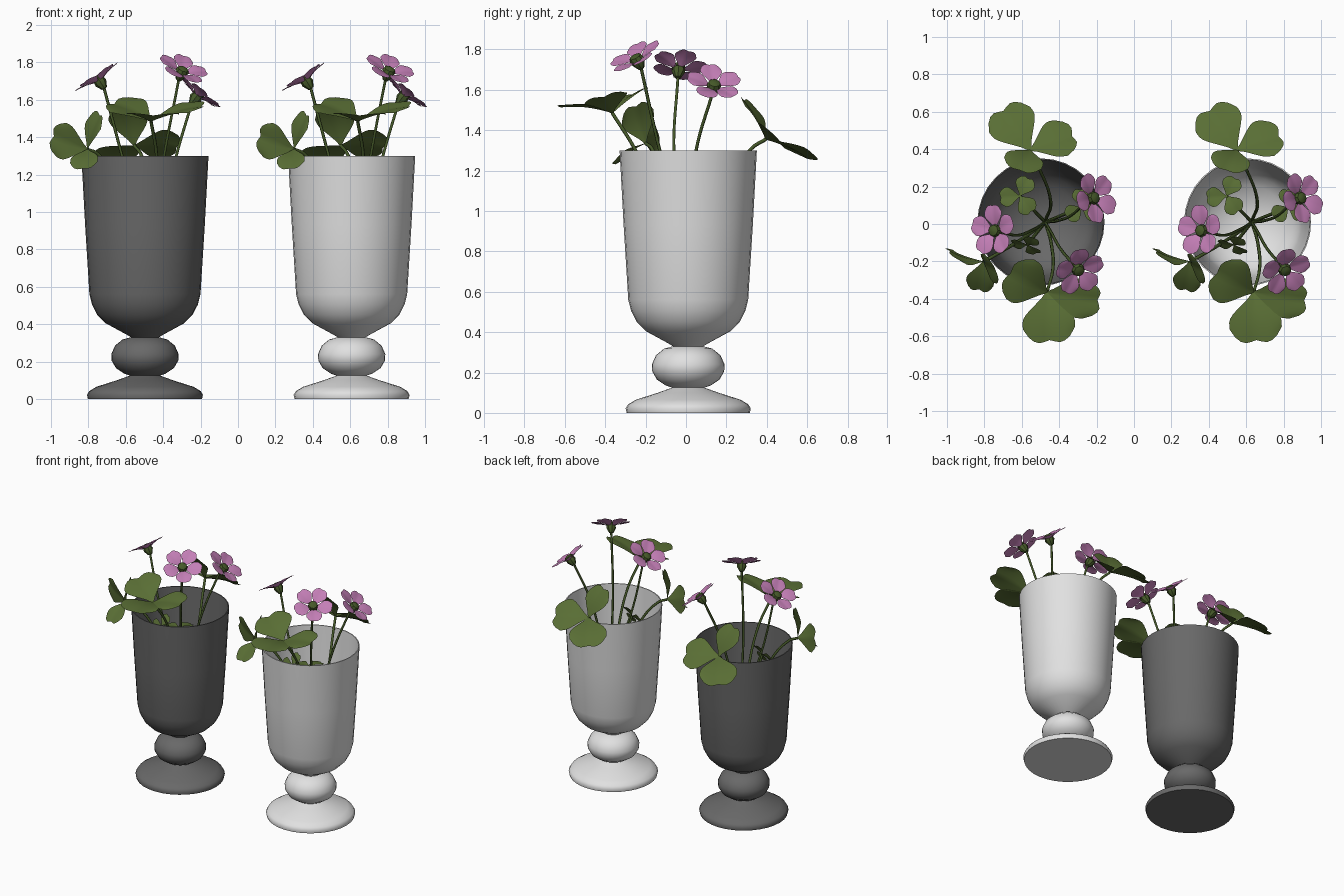
import bpy, bmesh, math
from mathutils import Vector as V

if "Cube" in bpy.data.objects:
    bpy.data.objects.remove(bpy.data.objects["Cube"])

SHIFT = V((1.105, 0, 0))          # offset from dark vase to light vase
CX, CY = -0.4975, 0.011           # dark vase axis


def material(name, rgb):
    m = bpy.data.materials.new(name)
    m.diffuse_color = (*rgb, 1)
    m.use_nodes = True
    m.node_tree.nodes["Principled BSDF"].inputs["Base Color"].default_value = m.diffuse_color
    return m


DARK = material("dark grey", (0.14, 0.14, 0.14))
LIGHT = material("pale grey", (0.75, 0.75, 0.75))
LEAF = material("leaf green", (0.10, 0.155, 0.035))
STEM = material("stem green", (0.06, 0.10, 0.022))
PETAL = material("petal pink", (0.55, 0.21, 0.47))


def finish(name, bm, mats, angle=40):
    me = bpy.data.meshes.new(name)
    bm.to_mesh(me)
    bm.free()
    for m in mats:
        me.materials.append(m)
    ob = bpy.data.objects.new(name, me)
    bpy.context.collection.objects.link(ob)
    bpy.ops.object.select_all(action='DESELECT')
    ob.select_set(True)
    bpy.context.view_layer.objects.active = ob
    bpy.ops.object.shade_smooth_by_angle(angle=math.radians(angle))
    return ob


def lathe(bm, profile, origin, axis=V((0, 0, 1)), sides=32, mat=0):
    """Spin (radius, height) points around an axis."""
    rot = V((0, 0, 1)).rotation_difference(axis)
    rings = []
    for r, h in profile:
        if r == 0:
            rings.append([bm.verts.new(origin + rot @ V((0, 0, h)))])
        else:
            rings.append([bm.verts.new(origin + rot @ V((r * math.cos(t), r * math.sin(t), h)))
                          for t in (2 * math.pi * i / sides for i in range(sides))])
    for a, b in zip(rings, rings[1:]):
        for i in range(sides):
            j = (i + 1) % sides
            q = [a[i % len(a)], a[j % len(a)], b[j % len(b)], b[i % len(b)]]
            bm.faces.new(list(dict.fromkeys(q))).material_index = mat


def lobe(bm, base, tip, side, width, up, fold=0.12, notch=0.07, mat=0):
    """Leaflet or petal: narrow base, broad rounded end with a shallow notch."""
    base, tip, side, up = V(base), V(tip), V(side), V(up)
    d = tip - base
    s = (side - d * (side.dot(d) / d.length_squared)).normalized()
    n = d.cross(s).normalized()
    if n.dot(up) < 0:
        s, n = -s, -n
    rows, cols = 8, 10
    grid = []
    for i in range(rows + 1):
        u = i / rows
        w = width * (0.05 + 0.95 * math.sin(math.pi / 2 * min(1, u / 0.75)) ** 1.2)
        row = []
        for j in range(cols + 1):
            v = 2 * j / cols - 1
            along = u * (1 - notch * u * math.exp(-(v / 0.25) ** 2) - 0.3 * u * abs(v) ** 3.5)
            row.append(bm.verts.new(base + d * along + s * (w * v)
                                    + n * (fold * w * abs(v) + 0.05 * d.length * math.sin(math.pi * u))))
        grid.append(row)
    for i in range(rows):
        for j in range(cols):
            bm.faces.new((grid[i][j], grid[i + 1][j], grid[i + 1][j + 1],
                          grid[i][j + 1])).material_index = mat


plant = []


def stem(name, pts, r=0.009):
    """Smooth tube through the points."""
    cu = bpy.data.curves.new(name, 'CURVE')
    cu.dimensions = '3D'
    cu.bevel_depth, cu.bevel_resolution, cu.resolution_u = r, 1, 8
    sp = cu.splines.new('BEZIER')
    sp.bezier_points.add(len(pts) - 1)
    for p, co in zip(sp.bezier_points, pts):
        p.co = co
        p.handle_left_type = p.handle_right_type = 'AUTO'
    tmp = bpy.data.objects.new(name + "_path", cu)
    bpy.context.collection.objects.link(tmp)
    me = bpy.data.meshes.new_from_object(tmp.evaluated_get(bpy.context.evaluated_depsgraph_get()))
    bpy.data.objects.remove(tmp)
    bm = bmesh.new()
    bm.from_mesh(me)
    for f in bm.faces:
        f.material_index = 0
    plant.append(finish(name, bm, [STEM], 80))


ROOT = (-0.475, 0.01, 0.55)


def leaf(name, joint, lobes, path, up=(0, 0, 1)):
    bm = bmesh.new()
    for tip, side, width in lobes:
        lobe(bm, joint, tip, side, width, up)
    plant.append(finish(name, bm, [LEAF]))
    stem(name + "_stem", [ROOT, *path, joint])


def small_leaf(name, joint, size, normal, phase):
    n = V(normal).normalized()
    a = n.orthogonal().normalized()
    b = n.cross(a)
    lobes = []
    for k in range(3):
        t = math.radians(phase + 120 * k)
        d = a * math.cos(t) + b * math.sin(t)
        lobes.append((V(joint) + d * size, n.cross(d), size * 0.48))
    mid = V(ROOT).lerp(V(joint), 0.45) + V((0, 0, 0.08))
    leaf(name, joint, lobes, [mid], n)


def flower(name, centre, normal, phase, path):
    c, n = V(centre), V(normal).normalized()
    a = V((1, 0, 0))
    a = (a - n * a.dot(n)).normalized()
    b = n.cross(a)
    bm = bmesh.new()
    for k in range(5):
        t = math.radians(phase + 72 * k)
        d = a * math.cos(t) + b * math.sin(t)
        lobe(bm, c + d * 0.015 - n * 0.02, c + d * 0.138 + n * 0.012,
             n.cross(d), 0.054, n, 0.1, 0.03)
    # green cup below the petals and green throat above
    lathe(bm, [(0, -0.07), (0.016, -0.065), (0.034, -0.03), (0.03, -0.012), (0, -0.012)],
          c, n, 8, 1)
    lathe(bm, [(0.036, -0.012), (0.03, 0.006), (0.012, 0.014), (0, 0.014)], c, n, 8, 1)
    plant.append(finish(name, bm, [PETAL, STEM]))
    stem(name + "_stem", [ROOT, *path, c - n * 0.06], 0.008)


# Vases: foot, bulb, bowl with a thin wall
PROFILE = [(0, 0), (0.305, 0), (0.31, 0.022), (0.298, 0.042), (0.26, 0.065), (0.15, 0.1),
           (0.08, 0.125), (0.11, 0.135), (0.155, 0.165), (0.178, 0.205), (0.18, 0.24),
           (0.16, 0.285), (0.12, 0.318), (0.075, 0.33), (0.1, 0.345), (0.21, 0.405),
           (0.255, 0.45), (0.283, 0.505), (0.297, 0.56), (0.32, 0.93), (0.34, 1.3),
           (0.333, 1.3), (0.313, 0.93), (0.29, 0.56), (0.275, 0.505), (0.247, 0.455),
           (0.2, 0.412), (0.09, 0.355), (0, 0.35)]
for name, mat, off in (("dark_vase", DARK, V()), ("light_vase", LIGHT, SHIFT)):
    bm = bmesh.new()
    lathe(bm, PROFILE, V((CX, CY, 0)) + off)
    finish(name, bm, [mat], 50)

# Large leaves
leaf("front_leaf", (-0.465, -0.365, 1.485),
     [((-0.675, -0.255, 1.585), (0.5, 0.8, 0.3), 0.135),
      ((-0.45, -0.64, 1.515), (1, 0, 0), 0.14),
      ((-0.175, -0.41, 1.57), (0.1, 0.9, 0.25), 0.11)],
     [(-0.44, -0.12, 1.0), (-0.435, -0.25, 1.3)])
leaf("back_leaf", (-0.555, 0.395, 1.355),
     [((-0.71, 0.62, 1.25), (0.8, 0.5, -0.1), 0.13),
      ((-0.315, 0.475, 1.34), (-0.3, 0.7, -0.55), 0.125),
      ((-0.615, 0.28, 1.56), (0.85, -0.3, 0.15), 0.105)],
     [(-0.45, 0.15, 1.05), (-0.52, 0.325, 1.31)], (0, 0.6, 0.8))
leaf("left_leaf", (-0.805, -0.2, 1.335),
     [((-0.998, -0.14, 1.41), (0.1, -0.25, 0.9), 0.1),
      ((-0.735, -0.25, 1.53), (0.45, -0.85, 0.1), 0.09),
      ((-0.83, -0.36, 1.225), (1, 0, 0.2), 0.075)],
     [(-0.6, -0.08, 1.05), (-0.75, -0.17, 1.31)], (-0.3, -0.9, 0.1))

# Small young leaves inside the vase
small_leaf("inner_leaf_back", (-0.61, 0.15, 1.06), 0.11, (-0.1, 0.1, 1), 20)
small_leaf("inner_leaf_front", (-0.57, -0.11, 1.18), 0.09, (-0.2, -0.8, 0.5), 80)
small_leaf("inner_leaf_right", (-0.28, 0.09, 1.08), 0.1, (0.2, 0.1, 1), 50)

# Flowers
flower("left_flower", (-0.75, -0.035, 1.715), (-0.55, 0.08, 0.83), 90,
       [(-0.54, -0.03, 1.0), (-0.62, -0.06, 1.3)])
flower("front_flower", (-0.295, -0.25, 1.76), (0.35, -0.45, 0.82), 90,
       [(-0.44, -0.05, 1.0), (-0.395, -0.13, 1.3)])
flower("right_flower", (-0.21, 0.14, 1.63), (0.62, 0.15, 0.78), 54,
       [(-0.4, 0.02, 1.0), (-0.33, 0.05, 1.3)])

# Same bouquet in the light vase
for ob in plant:
    twin = ob.copy()
    twin.name = "second_" + ob.name
    twin.location = SHIFT
    bpy.context.collection.objects.link(twin)
